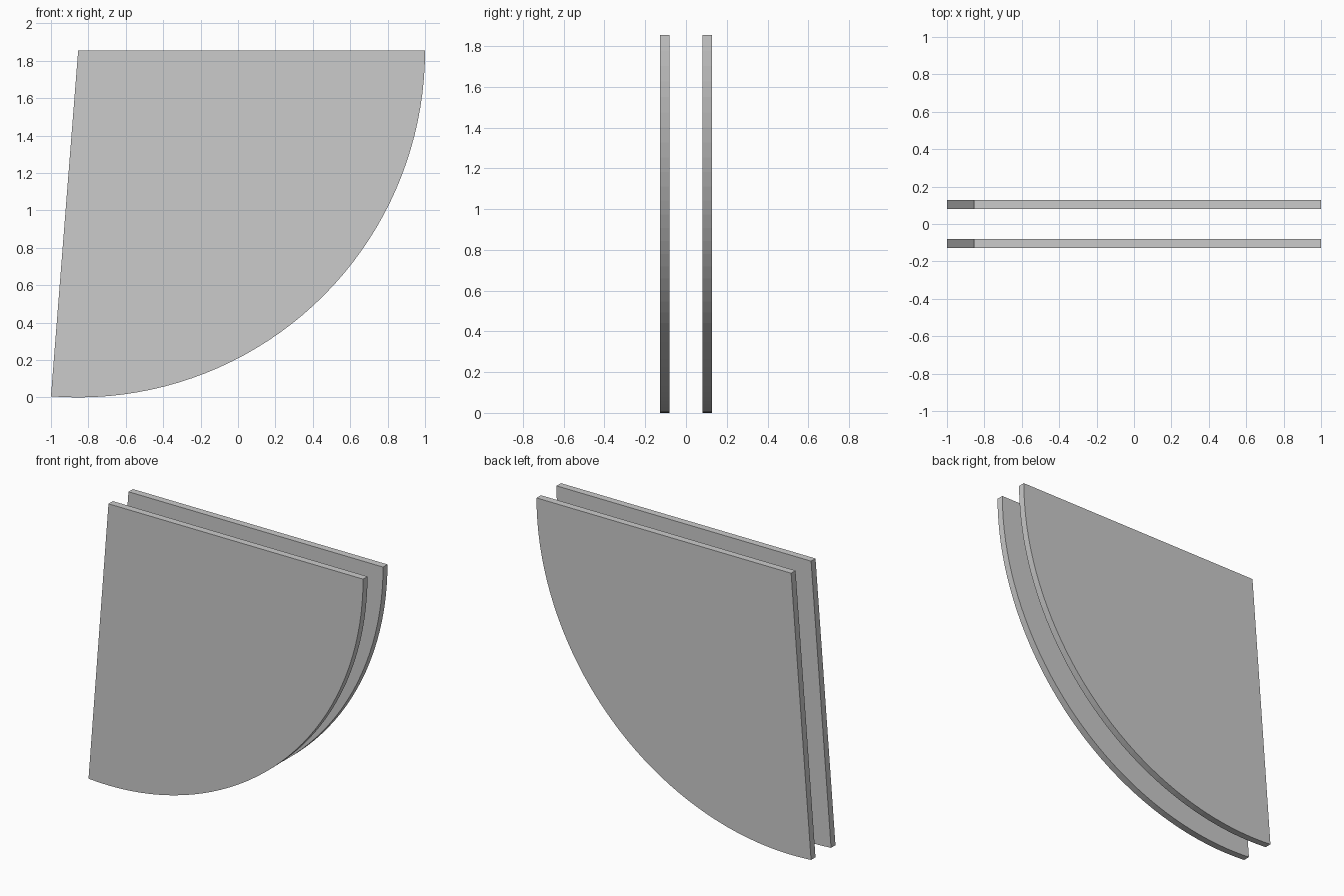
import bpy, bmesh
from math import sin, cos, radians

if "Cube" in bpy.data.objects:
    bpy.data.objects.remove(bpy.data.objects["Cube"])

SWEEP = radians(94.5)
R = 2 / (1 + sin(SWEEP - radians(90)))
CX, CZ = 1 - R, R
STEPS = 40
INNER, OUTER = 0.081, 0.127


def sector_plate(name, y0, y1):
    # Pie-shaped outline extruded to a thin flat plate
    bm = bmesh.new()
    pts = [(CX, CZ)]
    for i in range(STEPS + 1):
        a = -SWEEP * i / STEPS
        pts.append((CX + R * cos(a), CZ + R * sin(a)))
    face = bm.faces.new([bm.verts.new((x, y0, z)) for x, z in pts])
    ext = bmesh.ops.extrude_face_region(bm, geom=[face])
    verts = [g for g in ext["geom"] if isinstance(g, bmesh.types.BMVert)]
    bmesh.ops.translate(bm, vec=(0, y1 - y0, 0), verts=verts)
    bmesh.ops.recalc_face_normals(bm, faces=bm.faces)
    mesh = bpy.data.meshes.new(name)
    bm.to_mesh(mesh)
    bm.free()
    obj = bpy.data.objects.new(name, mesh)
    bpy.context.collection.objects.link(obj)


# Matching front and back plates
sector_plate("front_plate", -OUTER, -INNER)
sector_plate("back_plate", INNER, OUTER)
